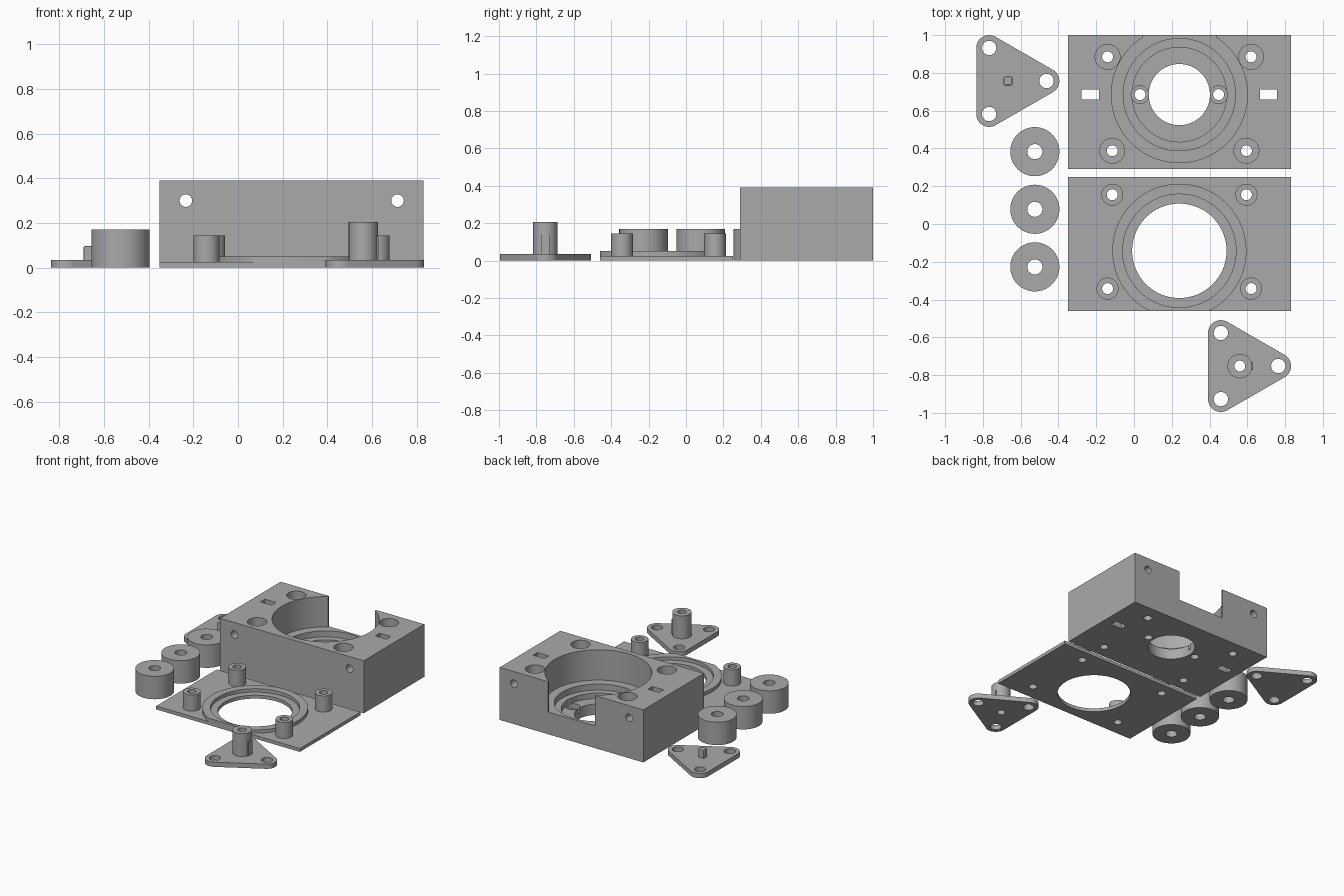
import bpy, bmesh, math
from mathutils import Matrix, Vector

cube = bpy.data.objects.get("Cube")
if cube:
    bpy.data.objects.remove(cube, do_unlink=True)

# Single grey material
grey = bpy.data.materials.new("plain grey")
grey.use_nodes = True
colour = (0.4, 0.4, 0.4, 1)
grey.diffuse_color = colour
grey.node_tree.nodes["Principled BSDF"].inputs["Base Color"].default_value = colour


def finish(name, bm):
    bmesh.ops.recalc_face_normals(bm, faces=bm.faces)
    mesh = bpy.data.meshes.new(name)
    bm.to_mesh(mesh)
    bm.free()
    mesh.materials.append(grey)
    ob = bpy.data.objects.new(name, mesh)
    bpy.context.collection.objects.link(ob)
    return ob


def box(name, x0, x1, y0, y1, z0, z1):
    bm = bmesh.new()
    bmesh.ops.create_cube(bm, size=1)
    for v in bm.verts:
        v.co = ((x0 + x1) / 2 + v.co.x * (x1 - x0),
                (y0 + y1) / 2 + v.co.y * (y1 - y0),
                (z0 + z1) / 2 + v.co.z * (z1 - z0))
    return finish(name, bm)


def disc(name, x, y, r, z0, z1, sides=48):
    bm = bmesh.new()
    bmesh.ops.create_cone(bm, cap_ends=True, segments=sides, radius1=r, radius2=r, depth=z1 - z0,
                          matrix=Matrix.Translation((x, y, (z0 + z1) / 2)))
    return finish(name, bm)


def rod_along_y(name, x, z, r, y0, y1):
    bm = bmesh.new()
    place = Matrix.Translation((x, (y0 + y1) / 2, z)) @ Matrix.Rotation(math.pi / 2, 4, 'X')
    bmesh.ops.create_cone(bm, cap_ends=True, segments=32, radius1=r, radius2=r,
                          depth=y1 - y0, matrix=place)
    return finish(name, bm)


def combine(ob, others, operation='DIFFERENCE'):
    """Apply a boolean with each helper, then remove the helpers."""
    for other in others:
        mod = ob.modifiers.new("bool", 'BOOLEAN')
        mod.operation, mod.object, mod.solver = operation, other, 'EXACT'
        bpy.context.view_layer.update()
        graph = bpy.context.evaluated_depsgraph_get()
        mesh = bpy.data.meshes.new_from_object(ob.evaluated_get(graph))
        ob.modifiers.clear()
        ob.data = mesh
        bpy.data.objects.remove(other, do_unlink=True)
    return ob


def drill(x, y, r, z0=-0.1, z1=0.6, sides=32):
    return disc("cutter", x, y, r, z0, z1, sides)


def rounded_triangle(name, corners, r, height):
    """Plate whose outline is an arc around each corner centre."""
    bm = bmesh.new()
    ring = []
    for k, (x, y) in enumerate(corners):
        for i in range(13):
            a = math.radians(-60 + 120 * k + 10 * i)
            ring.append(bm.verts.new((x + r * math.cos(a), y + r * math.sin(a), 0)))
    face = bm.faces.new(ring)
    top = bmesh.ops.extrude_face_region(bm, geom=[face])
    bmesh.ops.translate(bm, vec=Vector((0, 0, height)),
                        verts=[g for g in top["geom"] if isinstance(g, bmesh.types.BMVert)])
    return finish(name, bm)


MID, LEFT, RIGHT = 0.24, -0.35, 0.83
BOLT = 0.029

# Housing block with stepped round cavity open at the back
cy = 0.685
housing = box("housing_block", LEFT, RIGHT, 0.29, 1.0, 0, 0.39)
cuts = [drill(MID, cy, 0.36, 0.165, sides=96),
        box("cutter", MID - 0.193, MID + 0.193, cy, 1.1, 0.165, 0.6),
        drill(MID, cy, 0.297, 0.12, sides=96),
        drill(MID, cy, 0.25, 0.08, sides=96),
        drill(MID, cy, 0.162, sides=64)]
for side in (-1, 1):
    # Bolt holes in the cavity floor, wall slots and cross bores
    cuts += [drill(MID + side * 0.208, cy, 0.047, 0.04),
             drill(MID + side * 0.208, cy, BOLT),
             box("cutter", MID + side * 0.472 - 0.046, MID + side * 0.472 + 0.046,
                 0.66, 0.712, -0.1, 0.6),
             rod_along_y("cutter", MID + side * 0.473, 0.3, 0.028, 0.2, 1.1)]
    # Counterbored corner holes
    for dx, y in ((0.38, 0.885), (0.355, 0.388)):
        cuts += [drill(MID + side * dx, y, 0.066, 0.265), drill(MID + side * dx, y, BOLT)]
combine(housing, cuts)

# Lid plate with raised ring and corner posts
ly = -0.142
lid_posts = [(MID + s * dx, y) for s in (-1, 1) for dx, y in ((0.355, 0.155), (0.38, -0.342))]
lid = box("lid_plate", LEFT, RIGHT, -0.46, 0.25, 0, 0.025)
combine(lid, [drill(MID, ly, 0.25, sides=96)] + [drill(x, y, BOLT) for x, y in lid_posts])
ring = disc("lid_ring", MID, ly, 0.355, 0.015, 0.05, 96)
combine(ring, [drill(MID, ly, 0.3, sides=96),
               box("cutter", LEFT, RIGHT, -0.8, -0.46, -0.1, 0.2)])
parts = [housing, lid, ring]
for i, (x, y) in enumerate(lid_posts):
    post = disc(f"lid_post_{i + 1}", x, y, 0.058, 0.01, 0.145)
    parts.append(combine(post, [drill(x, y, BOLT)]))

# Three loose rollers
for i in range(3):
    y = 0.383 - 0.305 * i
    roller = disc(f"roller_{i + 1}", -0.525, y, 0.13, 0, 0.17, 64)
    parts.append(combine(roller, [drill(-0.525, y, 0.04)]))


# Triangular carrier plates with a hole at each corner
def carrier(name, x, y, extra):
    corners = [(x + 0.304, y), (x, y + 0.175), (x, y - 0.175)]
    plate = rounded_triangle(name, corners, 0.068, 0.035)
    parts.append(combine(plate, [drill(cx, c, 0.038) for cx, c in corners] + extra))


carrier("peg_carrier", -0.767, 0.757, [])
carrier("post_carrier", 0.46, -0.752, [drill(0.56, -0.752, BOLT)])

# Chamfered square peg on the first carrier
peg = box("square_peg", -0.69, -0.644, 0.734, 0.78, 0.02, 0.097)
bevel = peg.modifiers.new("bevel", 'BEVEL')
bevel.width, bevel.segments = 0.006, 2

# Hollow post with a shallow rib on the second carrier
post = disc("carrier_post", 0.56, -0.752, 0.065, 0.02, 0.205)
combine(post, [box("rib", 0.6, 0.629, -0.774, -0.73, 0.02, 0.14)], 'UNION')
parts.append(combine(post, [drill(0.56, -0.752, BOLT)]))

# Smooth the round walls, keep edges crisp
bpy.ops.object.select_all(action='DESELECT')
for ob in parts:
    ob.select_set(True)
bpy.context.view_layer.objects.active = housing
bpy.ops.object.shade_smooth_by_angle(angle=math.radians(30))
